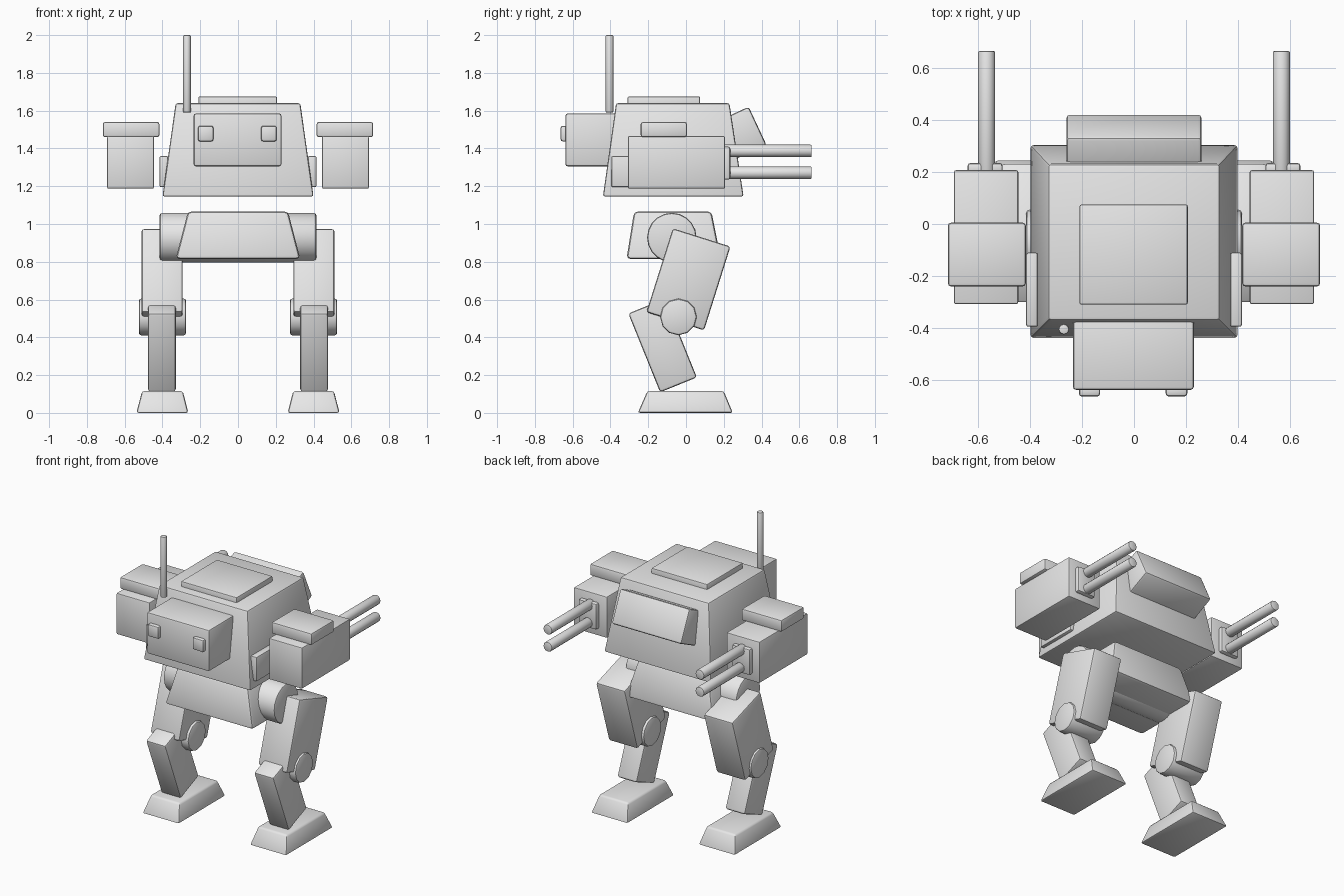
import bpy
import math

if "Cube" in bpy.data.objects:
    bpy.data.objects.remove(bpy.data.objects["Cube"])

grey = bpy.data.materials.new("plain grey")
grey.diffuse_color = (0.8, 0.8, 0.8, 1)
grey.use_nodes = True
grey.node_tree.nodes["Principled BSDF"].inputs["Base Color"].default_value = grey.diffuse_color


def finish(obj, name, bevel=0.012):
    """Name, colour, round the edges and smooth the shading."""
    obj.name = name
    obj.data.materials.append(grey)
    bpy.ops.object.select_all(action='DESELECT')
    obj.select_set(True)
    bpy.context.view_layer.objects.active = obj
    bpy.ops.object.transform_apply(location=False, rotation=False, scale=True)
    mod = obj.modifiers.new("rounded edges", 'BEVEL')
    mod.width = bevel
    mod.segments = 2
    mod.limit_method = 'ANGLE'
    mod.angle_limit = math.radians(40)
    bpy.ops.object.modifier_apply(modifier=mod.name)
    bpy.ops.object.shade_smooth_by_angle(angle=math.radians(35))
    return obj


def block(name, x, y, z, top_x=None, top_y=None, bevel=0.012):
    """Box from ranges; top_x and top_y give a tapered upper face."""
    bx, by = (x, y)
    tx, ty = (top_x or x, top_y or y)
    verts = [(px, py, pz) for (xs, ys, pz) in ((bx, by, z[0]), (tx, ty, z[1]))
             for px, py in ((xs[0], ys[0]), (xs[1], ys[0]), (xs[1], ys[1]), (xs[0], ys[1]))]
    faces = [(3, 2, 1, 0), (4, 5, 6, 7)]
    faces += [(i, (i + 1) % 4, (i + 1) % 4 + 4, i + 4) for i in range(4)]
    mesh = bpy.data.meshes.new(name)
    mesh.from_pydata(verts, [], faces)
    obj = bpy.data.objects.new(name, mesh)
    bpy.context.collection.objects.link(obj)
    return finish(obj, name, bevel)


def tilted(name, centre, size, degrees, bevel=0.014):
    """Box turned about the sideways axis."""
    bpy.ops.mesh.primitive_cube_add(size=1, location=centre,
                                    rotation=(math.radians(degrees), 0, 0))
    obj = bpy.context.object
    obj.scale = size
    return finish(obj, name, bevel)


def rod(name, centre, radius, length, axis, sides, bevel=0.01):
    rot = {'x': (0, math.pi / 2, 0), 'y': (math.pi / 2, 0, 0), 'z': (0, 0, 0)}[axis]
    bpy.ops.mesh.primitive_cylinder_add(vertices=sides, radius=radius, depth=length,
                                        location=centre, rotation=rot)
    return finish(bpy.context.object, name, bevel)


def span(side, a, b):
    return tuple(sorted((side * a, side * b)))


# Upper body
block("hull", (-0.40, 0.40), (-0.44, 0.305), (1.145, 1.64), (-0.33, 0.33), (-0.37, 0.23))
block("roof_hatch", (-0.21, 0.207), (-0.31, 0.075), (1.60, 1.675), bevel=0.008)
block("head", (-0.235, 0.23), (-0.638, -0.30), (1.305, 1.585))
block("left_eye", (-0.212, -0.13), (-0.664, -0.62), (1.437, 1.52))
block("right_eye", (0.122, 0.205), (-0.664, -0.62), (1.437, 1.52))
rod("antenna", (-0.27, -0.405, 1.795), 0.02, 0.41, 'z', 12, 0.006)
tilted("back_pack", (0, 0.288, 1.478), (0.52, 0.20, 0.222), 25)

# Pelvis
block("pelvis", (-0.33, 0.33), (-0.315, 0.185), (0.815, 1.066), (-0.265, 0.265), (-0.275, 0.135),
      bevel=0.02)
rod("hip_axle", (0, -0.075, 0.928), 0.131, 0.83, 'x', 20, 0.014)

for side, label in ((-1, "left"), (1, "right")):
    # Weapon pod
    block(label + "_shoulder_plate", span(side, 0.37, 0.415), (-0.395, -0.11), (1.195, 1.36),
          bevel=0.008)
    block(label + "_gun_pod", span(side, 0.445, 0.693), (-0.308, 0.207), (1.187, 1.465), bevel=0.008)
    block(label + "_pod_cap", span(side, 0.416, 0.716), (-0.24, 0.005), (1.46, 1.54))
    block(label + "_muzzle_plate", span(side, 0.505, 0.64), (0.19, 0.235), (1.235, 1.41))
    for z, place in ((1.387, "upper"), (1.271, "lower")):
        rod(f"{label}_{place}_barrel", (side * 0.567, 0.43, z), 0.033, 0.47, 'y', 12, 0.006)

    # Leg
    tilted(label + "_thigh", (side * 0.402, 0.013, 0.707), (0.218, 0.32, 0.465), -17.5)
    rod(label + "_knee", (side * 0.4, -0.04, 0.508), 0.097, 0.25, 'x', 12, 0.012)
    tilted(label + "_shin", (side * 0.403, -0.124, 0.357), (0.148, 0.21, 0.45), 22)
    block(label + "_foot", span(side, 0.263, 0.538), (-0.255, 0.248), (0, 0.115),
          span(side, 0.292, 0.508), (-0.205, 0.2))
